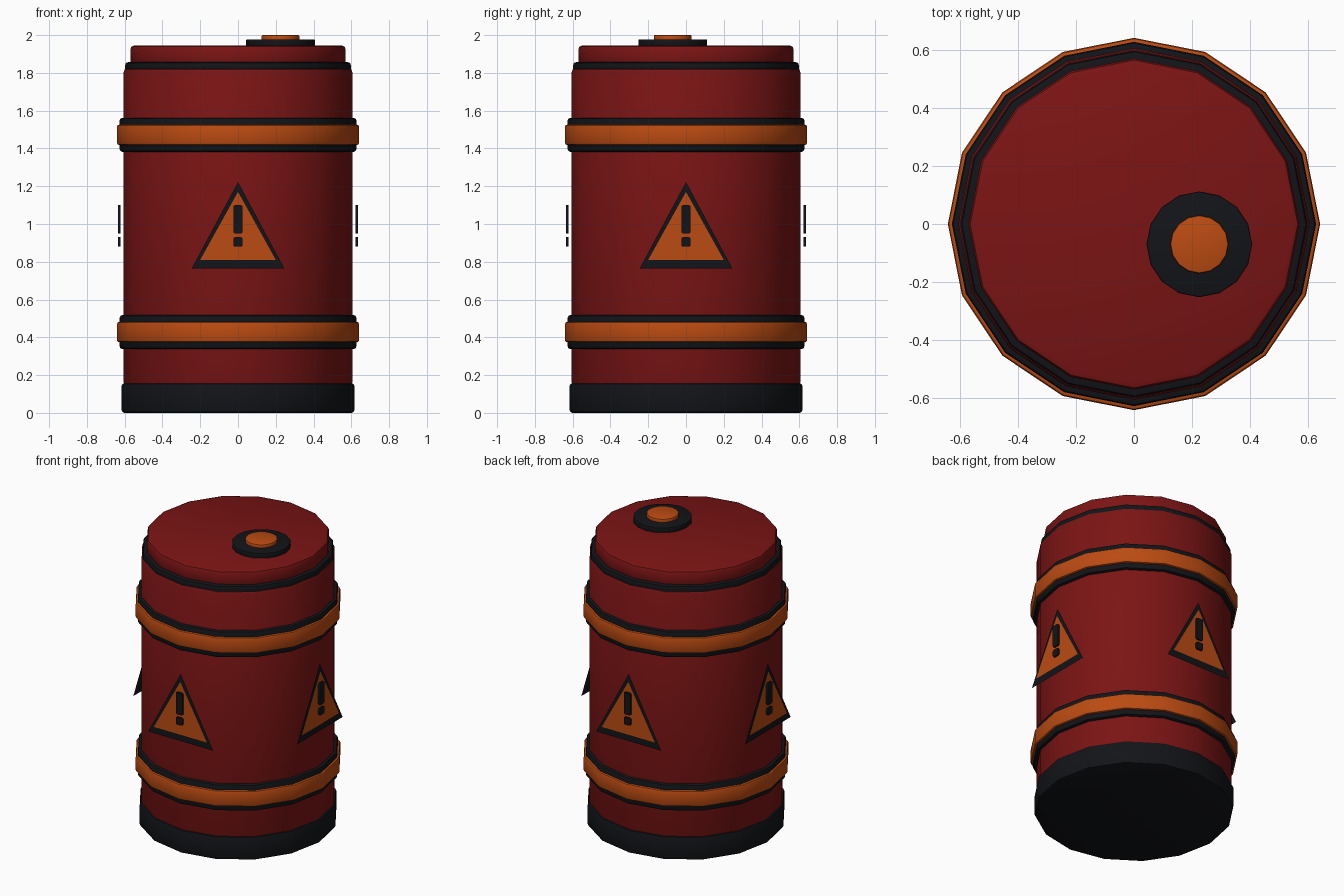
import bpy, bmesh, math
from mathutils import Matrix, Vector

if "Cube" in bpy.data.objects:
    bpy.data.objects.remove(bpy.data.objects["Cube"])


def material(name, rgb):
    m = bpy.data.materials.new(name)
    m.diffuse_color = (*rgb, 1)
    m.use_nodes = True
    m.node_tree.nodes["Principled BSDF"].inputs["Base Color"].default_value = m.diffuse_color
    return m


RED = material("red_paint", (0.2, 0.007, 0.007))
ORANGE = material("orange_paint", (0.5, 0.07, 0.006))
BLACK = material("black_rubber", (0.006, 0.007, 0.009))


def finish(name, bm, mat):
    me = bpy.data.meshes.new(name)
    bm.to_mesh(me)
    bm.free()
    me.materials.append(mat)
    ob = bpy.data.objects.new(name, me)
    bpy.context.collection.objects.link(ob)
    bpy.ops.object.select_all(action='DESELECT')
    ob.select_set(True)
    bpy.context.view_layer.objects.active = ob
    bpy.ops.object.shade_smooth_by_angle(angle=math.radians(40))
    return ob


def drum(name, r, z0, z1, mat, bevel=0.012, x=0, y=0):
    """16-sided cylinder with softened rims."""
    bm = bmesh.new()
    bmesh.ops.create_cone(bm, cap_ends=True, segments=16, radius1=r, radius2=r,
                          depth=z1 - z0,
                          matrix=Matrix.Translation((x, y, (z0 + z1) / 2)))
    rims = [e for e in bm.edges if abs(e.verts[0].co.z - e.verts[1].co.z) < 1e-5]
    bmesh.ops.bevel(bm, geom=rims, offset=bevel, segments=2, profile=0.5,
                    affect='EDGES')
    return finish(name, bm, mat)


def triangle(name, half, z0, z1, dist, turn, mat):
    """Flat sign plate facing outwards."""
    bm = bmesh.new()
    bm.faces.new([bm.verts.new(p) for p in
                  ((-half, -dist, z0), (half, -dist, z0), (0, -dist, z1))])
    bm.transform(turn)
    return finish(name, bm, mat)


def mark(name, z0, z1, turn):
    """Rounded upright block of the warning mark."""
    bm = bmesh.new()
    bmesh.ops.create_cube(bm, size=1)
    bmesh.ops.scale(bm, vec=Vector((0.05, 0.012, z1 - z0)), verts=bm.verts)
    corners = [e for e in bm.edges
               if abs(e.verts[0].co.y - e.verts[1].co.y) > 0.005]
    bmesh.ops.bevel(bm, geom=corners, offset=0.01, segments=2, profile=0.5,
                    affect='EDGES')
    bm.transform(turn @ Matrix.Translation((0, -0.628, (z0 + z1) / 2)))
    return finish(name, bm, BLACK)


# Barrel body, foot, rim and lid
drum("base", 0.616, 0.0, 0.158, BLACK, 0.015)
drum("body", 0.605, 0.14, 1.825, RED, 0.02)
drum("top_rim", 0.597, 1.80, 1.857, BLACK, 0.015)
drum("lid", 0.57, 1.84, 1.945, RED, 0.02)

# Hoops: orange band over a wider black one
for label, z in (("lower", 0.428), ("upper", 1.472)):
    drum(label + "_hoop_seal", 0.627, z - 0.09, z + 0.09, BLACK, 0.015)
    drum(label + "_hoop", 0.641, z - 0.054, z + 0.054, ORANGE, 0.012)

# Filler cap on the lid
drum("cap_ring", 0.182, 1.94, 1.978, BLACK, 0.006, 0.225, -0.07)
drum("cap_plug", 0.1, 1.965, 2.0, ORANGE, 0.006, 0.225, -0.07)

# Warning signs on four sides
for i, side in enumerate(("front", "right", "back", "left")):
    turn = Matrix.Rotation(i * math.pi / 2, 4, 'Z')
    triangle(side + "_sign_border", 0.245, 0.765, 1.222, 0.617, turn, BLACK)
    triangle(side + "_sign_plate", 0.2, 0.81, 1.17, 0.621, turn, ORANGE)
    mark(side + "_mark_bar", 0.95, 1.1, turn)
    mark(side + "_mark_dot", 0.88, 0.93, turn)
